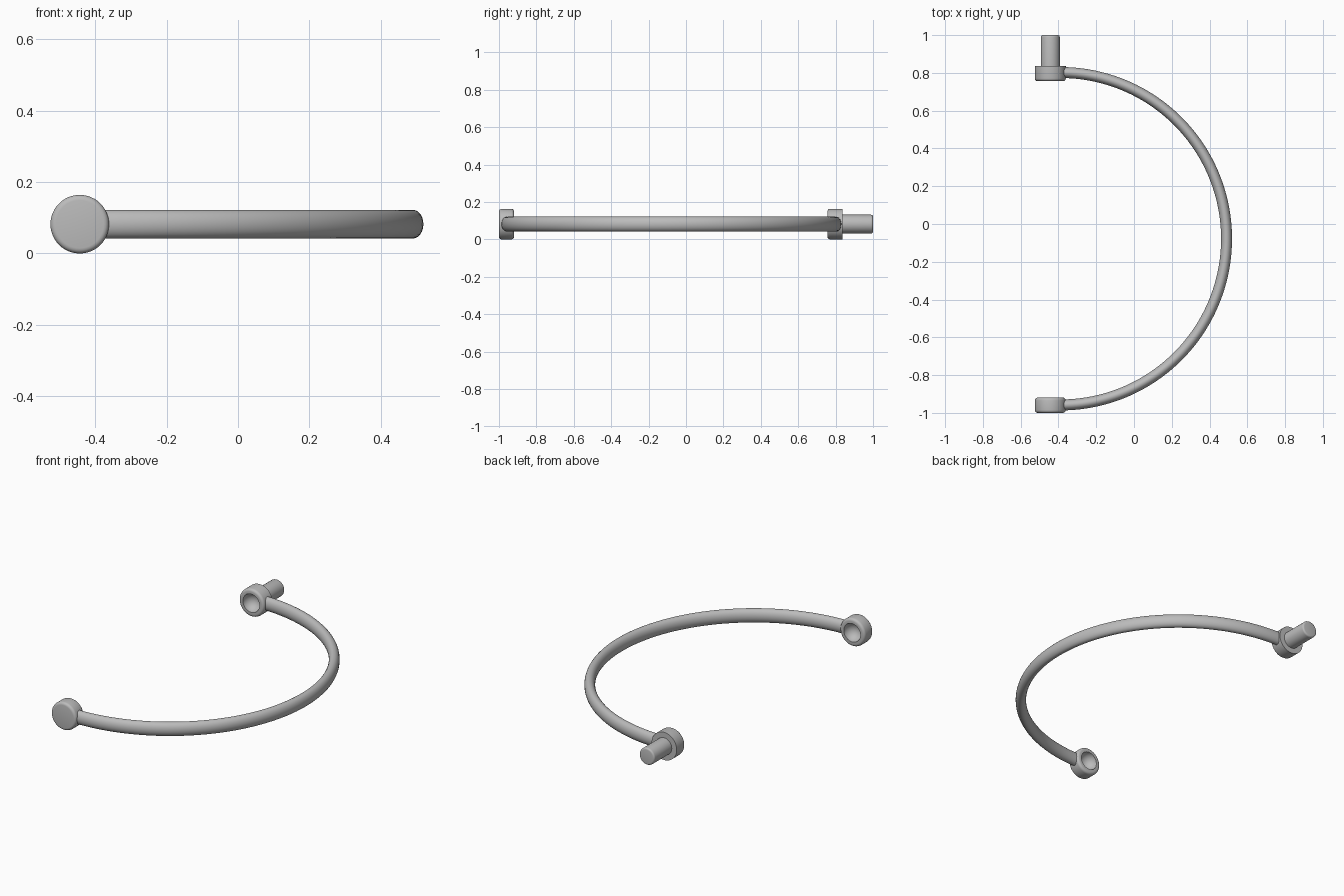
import bpy, bmesh, math
from mathutils import Vector

cube = bpy.data.objects.get("Cube")
if cube:
    bpy.data.objects.remove(cube, do_unlink=True)

metal = bpy.data.materials.new("grey_metal")
metal.use_nodes = True
grey = (0.5, 0.5, 0.5, 1)
metal.diffuse_color = grey
metal.node_tree.nodes["Principled BSDF"].inputs["Base Color"].default_value = grey

CAP_X, MID_Z = -0.443, 0.082
CAP_R, HOLE_R = 0.082, 0.054


def finish(name, bm):
    bmesh.ops.recalc_face_normals(bm, faces=bm.faces)
    mesh = bpy.data.meshes.new(name)
    bm.to_mesh(mesh)
    bm.free()
    mesh.materials.append(metal)
    obj = bpy.data.objects.new(name, mesh)
    bpy.context.collection.objects.link(obj)
    bpy.ops.object.select_all(action='DESELECT')
    obj.select_set(True)
    bpy.context.view_layer.objects.active = obj
    bpy.ops.object.shade_smooth_by_angle(angle=math.radians(40))
    return obj


def lathe(name, profile, base_y, direction, steps=48):
    """Spin (radius, distance) points about the y axis through the cap centre."""
    bm = bmesh.new()
    verts = [bm.verts.new((CAP_X + r, base_y + direction * d, MID_Z)) for r, d in profile]
    edges = [bm.edges.new(pair) for pair in zip(verts, verts[1:])]
    bmesh.ops.spin(bm, geom=verts + edges, cent=(CAP_X, 0, MID_Z), axis=(0, 1, 0),
                   angle=math.tau, steps=steps)
    bmesh.ops.remove_doubles(bm, verts=bm.verts, dist=0.0002)
    return finish(name, bm)


def fillet(r, d, size, start, segments=4):
    """Quarter-round points about (r, d)."""
    return [(r + size * math.cos(a), d + size * math.sin(a))
            for a in (start + math.pi / 2 * i / segments for i in range(segments + 1))]


def cup(name, base_y, direction, depth, base_round):
    """Short round cap with a rounded rim and a bowl-shaped socket."""
    base = [(0, 0)]
    if base_round:
        base += fillet(CAP_R - base_round, base_round, base_round, -math.pi / 2)
    else:
        base.append((CAP_R, 0))
    rim = fillet(CAP_R - 0.015, depth - 0.015, 0.015, 0)
    bowl = [(HOLE_R * math.cos(a), depth - HOLE_R * math.sin(a))
            for a in (math.pi / 2 * i / 10 for i in range(10))]
    return lathe(name, base + rim + bowl + [(0, depth - HOLE_R)], base_y, direction)


# Facing sockets at the two ends
cup("front_socket", -1.0, 1, 0.081, 0.015)
cup("rear_socket", 0.837, -1, 0.081, 0)

# Pin behind the rear socket
lathe("rear_pin", [(0, 0), (0.05, 0)] + fillet(0.04, 0.16, 0.01, 0) + [(0, 0.17)], 0.83, 1)

# Half-hoop with an oval section, ends buried in the socket walls
bm = bmesh.new()
centre, radius = Vector((-0.39, -0.078, MID_Z)), 0.88
rings, sides = 96, 24
loops = []
for i in range(rings + 1):
    a = -math.pi / 2 + math.pi * i / rings
    out = Vector((math.cos(a), math.sin(a), 0))
    loops.append([bm.verts.new(centre + out * (radius + 0.029 * math.cos(t))
                               + Vector((0, 0, 0.04 * math.sin(t))))
                  for t in (math.tau * k / sides for k in range(sides))])
for a, b in zip(loops, loops[1:]):
    for k in range(sides):
        n = (k + 1) % sides
        bm.faces.new((a[k], a[n], b[n], b[k]))
bm.faces.new(loops[0])
bm.faces.new(loops[-1])
finish("hoop", bm)
